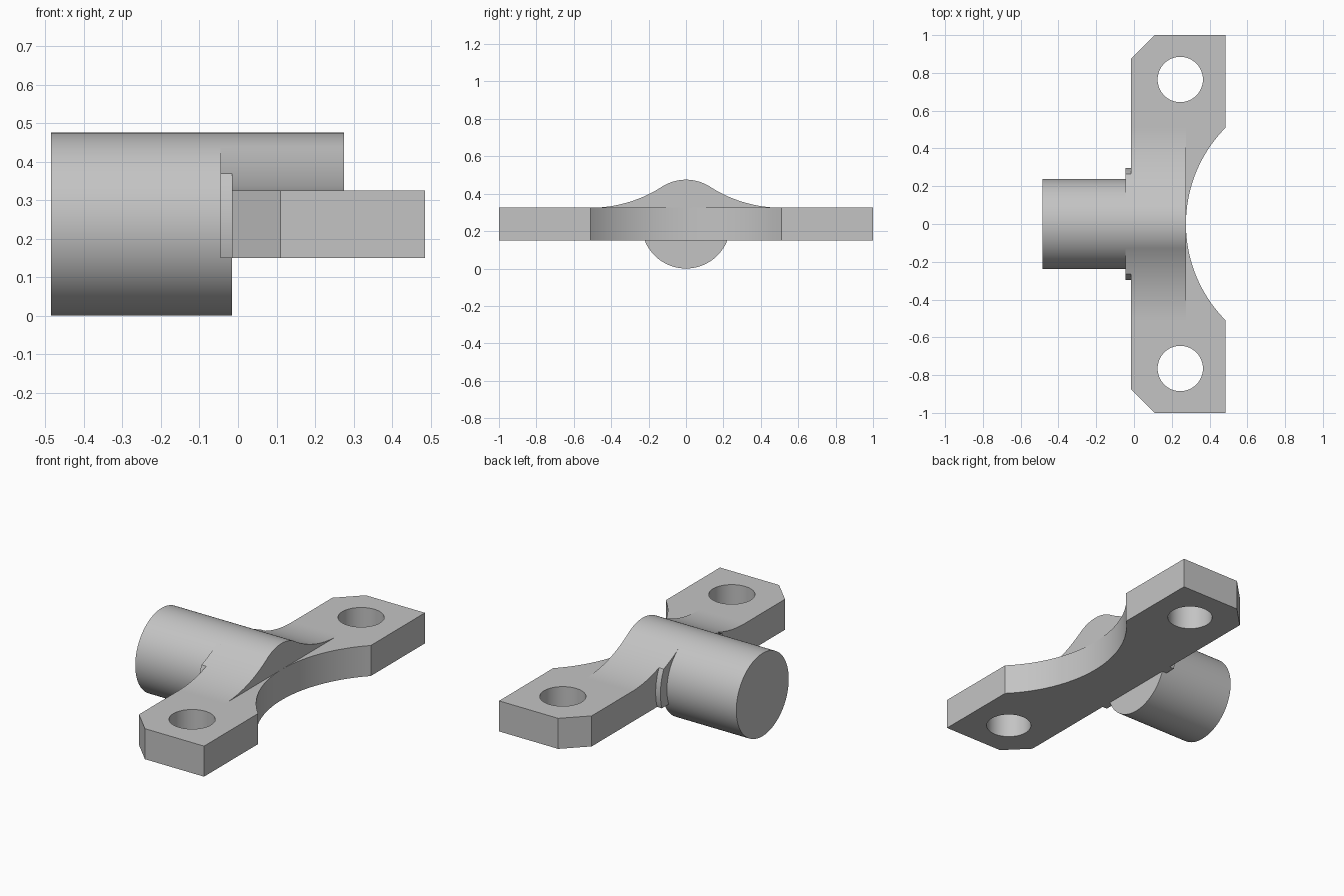
import bpy, bmesh
from math import sin, cos, pi, sqrt, asin, atan2
from mathutils import Matrix, Euler, Vector

cube = bpy.data.objects.get("Cube")
if cube:
    bpy.data.objects.remove(cube, do_unlink=True)

steel = bpy.data.materials.new("plain_grey")
steel.use_nodes = True
grey = (0.55, 0.55, 0.55, 1)
steel.diffuse_color = grey
steel.node_tree.nodes["Principled BSDF"].inputs["Base Color"].default_value = grey

# Main dimensions
BACK, FRONT = -0.015, 0.485        # plate extent in x
LOW, HIGH = 0.15, 0.325            # plate extent in z
R = 0.2375                         # shaft radius and axis height
REACH = 0.51                       # half width of hump and of scallop
WAIST = 0.275                      # x of hump end and scallop bottom


def arc(cx, cy, r, a, b, n):
    """Points on a circular arc from angle a to b."""
    return [(cx + r * cos(a + (b - a) * i / n), cy + r * sin(a + (b - a) * i / n))
            for i in range(n + 1)]


def circle(cx, cy, r, n=96):
    return arc(cx, cy, r, 0, 2 * pi, n)[:-1]


def mirrored(half):
    """Close a right-hand outline by reflecting it across the first axis."""
    return half + [(-u, v) for u, v in reversed(half) if abs(u) > 1e-6]


def prism(name, loops, start, end, along_x=True):
    """Extrude filled outlines (holes allowed) along x or z."""
    curve = bpy.data.curves.new(name, "CURVE")
    curve.dimensions = "2D"
    curve.fill_mode = "BOTH"
    curve.extrude = (end - start) / 2
    for loop in loops:
        spline = curve.splines.new("POLY")
        spline.points.add(len(loop) - 1)
        for p, (u, v) in zip(spline.points, loop):
            p.co = (u, v, 0, 1)
        spline.use_cyclic_u = True
    temp = bpy.data.objects.new(name + "_outline", curve)
    bpy.context.scene.collection.objects.link(temp)
    deps = bpy.context.evaluated_depsgraph_get()
    mesh = bpy.data.meshes.new_from_object(temp.evaluated_get(deps))
    bpy.data.objects.remove(temp, do_unlink=True)

    # Weld caps to walls and place the solid
    turn = Euler((pi / 2, 0, pi / 2)).to_matrix().to_4x4() if along_x else Matrix()
    mesh.transform(turn @ Matrix.Translation(Vector((0, 0, (start + end) / 2))))
    bm = bmesh.new()
    bm.from_mesh(mesh)
    bmesh.ops.remove_doubles(bm, verts=bm.verts, dist=1e-5)
    bmesh.ops.recalc_face_normals(bm, faces=bm.faces)
    bm.to_mesh(mesh)
    bm.free()
    mesh.name = name
    mesh.materials.clear()
    mesh.materials.append(steel)
    obj = bpy.data.objects.new(name, mesh)
    bpy.context.scene.collection.objects.link(obj)
    bpy.ops.object.select_all(action="DESELECT")
    obj.select_set(True)
    bpy.context.view_layer.objects.active = obj
    bpy.ops.object.shade_smooth_by_angle(angle=pi / 6)
    return obj


# Shaft
prism("shaft", [circle(0, R, R)], -0.485, BACK)

# Mounting plate: chamfered back corners, scalloped front, two bolt holes
depth = FRONT - WAIST
scoop = (REACH ** 2 + depth ** 2) / (2 * depth)
sweep = asin(REACH / scoop)
outline = [(BACK, -0.875), (0.11, -1), (FRONT, -1)]
outline += arc(WAIST + scoop, 0, scoop, pi + sweep, pi - sweep, 64)
outline += [(FRONT, 1), (0.11, 1), (BACK, 0.875)]
holes = [circle(0.245, side * 0.765, 0.12, 64) for side in (-1, 1)]
prism("mounting_plate", [outline] + holes, LOW, HIGH, along_x=False)

# Hump: shaft crown flowing into the plate through tangent fillets
rise = HIGH - R
fillet = (REACH ** 2 + rise ** 2 - R ** 2) / (2 * (R - rise))
lean = atan2(rise + fillet, REACH)


def flank(a, b, n):
    return arc(REACH, HIGH + fillet, fillet, a, b, n)


crown = arc(0, R, R, pi / 2, lean, 20)
half = crown + flank(pi + lean, 1.5 * pi, 32)[1:] + [(REACH, 0.25)]
prism("hump", [mirrored(half)], BACK, WAIST)

# Collar: thin disc behind the plate, trimmed by the hump and plate underside
disc = 0.296
edge_y = 0.266
meet = pi + atan2(sqrt(fillet ** 2 - (REACH - edge_y) ** 2), REACH - edge_y)
half = flank(pi + lean, meet, 12)
top_angle = atan2(half[-1][1] - R, half[-1][0])
half += arc(0, R, disc, top_angle, asin((LOW - R) / disc), 16)[1:]
prism("collar", [mirrored(half)], -0.045, BACK)
